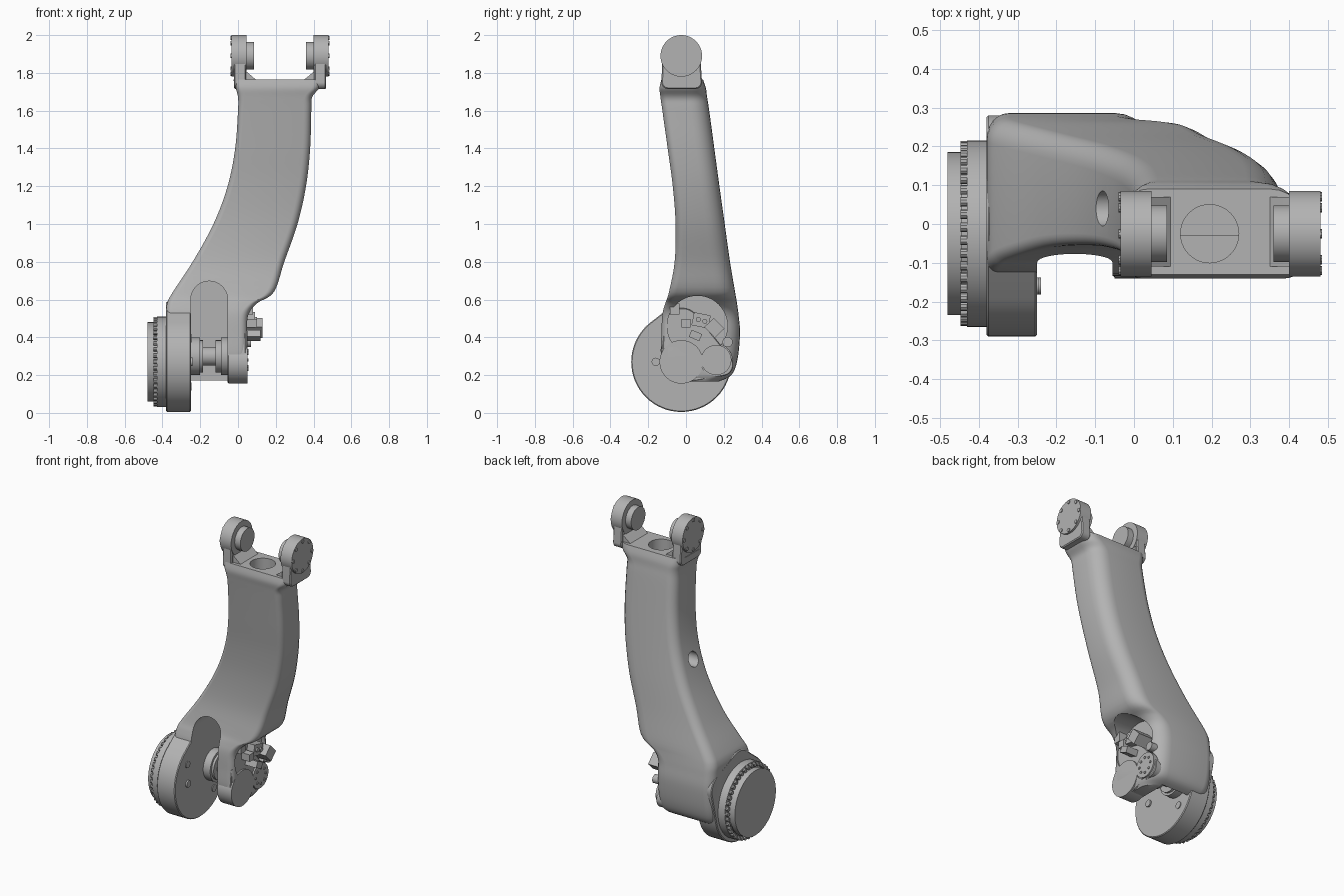
import bpy, bmesh, math
from mathutils import Vector, Matrix

if "Cube" in bpy.data.objects:
    bpy.data.objects.remove(bpy.data.objects["Cube"])

grey = bpy.data.materials.new("cast_grey")
grey.use_nodes = True
grey.diffuse_color = (0.45, 0.45, 0.45, 1)
grey.node_tree.nodes["Principled BSDF"].inputs["Base Color"].default_value = grey.diffuse_color

CY, CZ = -0.025, 0.27      # lower joint axis
TZ = 1.89                  # upper joint axis


def finish(bm, name, angle=32):
    bmesh.ops.recalc_face_normals(bm, faces=bm.faces)
    me = bpy.data.meshes.new(name)
    bm.to_mesh(me)
    bm.free()
    me.materials.append(grey)
    ob = bpy.data.objects.new(name, me)
    bpy.context.collection.objects.link(ob)
    shade(ob, angle)
    return ob


def shade(ob, angle=32):
    bpy.ops.object.select_all(action='DESELECT')
    bpy.context.view_layer.objects.active = ob
    ob.select_set(True)
    bpy.ops.object.shade_smooth_by_angle(angle=math.radians(angle))


def add_disc(bm, x0, x1, y, z, r, n=48):
    m = Matrix.Translation(((x0 + x1) / 2, y, z)) @ Matrix.Rotation(math.pi / 2, 4, 'Y')
    bmesh.ops.create_cone(bm, cap_ends=True, segments=n, radius1=r, radius2=r,
                          depth=x1 - x0, matrix=m)


def disc(name, x0, x1, y, z, r, n=48):
    bm = bmesh.new()
    add_disc(bm, x0, x1, y, z, r, n)
    return finish(bm, name)


def bolts(name, x0, x1, y, z, ring, r, count, n=10):
    bm = bmesh.new()
    for i in range(count):
        a = 2 * math.pi * i / count
        add_disc(bm, x0, x1, y + ring * math.cos(a), z + ring * math.sin(a), r, n)
    return finish(bm, name)


def box(name, lo, hi, turn=0):
    lo, hi = Vector(lo), Vector(hi)
    bm = bmesh.new()
    m = Matrix.Translation((lo + hi) / 2) @ Matrix.Rotation(turn, 4, 'X') @ Matrix.Diagonal((*(hi - lo), 1))
    bmesh.ops.create_cube(bm, size=1, matrix=m)
    return finish(bm, name)


def hull(name, x0, x1, circles, bevel=0.0):
    """Plate across x whose outline wraps the given (y, z, r) circles."""
    bm = bmesh.new()
    for y, z, r in circles:
        for i in range(64):
            a = 2 * math.pi * i / 64
            for x, k in ((x0, r - bevel), (x0 + bevel, r), (x1 - bevel, r), (x1, r - bevel)):
                bm.verts.new((x, y + k * math.cos(a), z + k * math.sin(a)))
    bmesh.ops.remove_doubles(bm, verts=bm.verts, dist=1e-5)
    res = bmesh.ops.convex_hull(bm, input=bm.verts)
    bmesh.ops.delete(bm, geom=list({v for v in bm.verts if not v.link_faces}), context='VERTS')
    bmesh.ops.dissolve_limit(bm, angle_limit=0.01, verts=bm.verts, edges=bm.edges)
    return finish(bm, name)


def smooth_rows(rows, steps=5):
    out = []
    for i in range(len(rows) - 1):
        p = [rows[max(0, min(len(rows) - 1, i + k))] for k in (-1, 0, 1, 2)]
        for s in range(steps):
            t = s / steps
            out.append([0.5 * (2 * b + (c - a) * t + (2 * a - 5 * b + 4 * c - d) * t * t
                               + (3 * b - a - 3 * c + d) * t ** 3) for a, b, c, d in zip(*p)])
    return out + [rows[-1]]


def loft(name, rows):
    """Rounded rectangles (z, x_min, x_max, y_min, y_max) skinned together."""
    bm = bmesh.new()
    rings = []
    for z, xl, xr, yf, yb in smooth_rows(rows):
        ring = []
        corners = ((xr, yb, -1, -1, 0.10), (xl, yb, 1, -1, 0.06),
                   (xl, yf, 1, 1, 0.03), (xr, yf, -1, 1, 0.04))
        for q, (x, y, sx, sy, r) in enumerate(corners):
            r = min(r, (yb - yf) * 0.4)
            for i in range(7):
                a = math.pi / 2 * (q + i / 6)
                ring.append(bm.verts.new((x + sx * r + r * math.cos(a), y + sy * r + r * math.sin(a), z)))
        rings.append(ring)
    n = len(rings[0])
    for a, b in zip(rings, rings[1:]):
        for i in range(n):
            bm.faces.new((a[i], a[(i + 1) % n], b[(i + 1) % n], b[i]))
    bm.faces.new(rings[0])
    bm.faces.new(rings[-1])
    return finish(bm, name)


def cut(ob, cutter):
    cutter.hide_render = True
    mod = ob.modifiers.new("cut", 'BOOLEAN')
    mod.operation, mod.solver, mod.object = 'DIFFERENCE', 'EXACT', cutter
    bpy.context.view_layer.objects.active = ob
    bpy.ops.object.modifier_apply(modifier=mod.name)
    bpy.data.objects.remove(cutter)
    shade(ob)


# Curved main casting
body = loft("arm_body", [
    (0.165, -0.34, 0.03, -0.02, 0.17), (0.20, -0.37, 0.045, -0.08, 0.24),
    (0.28, -0.38, 0.05, -0.13, 0.272), (0.42, -0.38, 0.05, -0.13, 0.286),
    (0.52, -0.38, 0.055, -0.125, 0.278), (0.58, -0.375, 0.10, -0.11, 0.27),
    (0.64, -0.345, 0.19, -0.09, 0.26), (0.80, -0.24, 0.245, -0.06, 0.233),
    (1.00, -0.13, 0.315, -0.055, 0.205), (1.20, -0.055, 0.36, -0.07, 0.177),
    (1.40, -0.015, 0.382, -0.097, 0.15), (1.60, 0.0, 0.388, -0.125, 0.123),
    (1.67, 0.0, 0.392, -0.135, 0.112), (1.72, -0.012, 0.43, -0.14, 0.105),
    (1.765, -0.025, 0.44, -0.13, 0.09)])

# Slot between the lower lugs, with a round top
bm = bmesh.new()
prof = [(-0.25, -0.2)] + [(-0.1525 - 0.0975 * math.cos(math.pi * i / 20),
                           0.60 + 0.0975 * math.sin(math.pi * i / 20)) for i in range(21)] + [(-0.055, -0.2)]
face = bm.faces.new([bm.verts.new((x, -0.6, z)) for x, z in prof])
ext = bmesh.ops.extrude_face_region(bm, geom=[face])
for v in ext["geom"]:
    if isinstance(v, bmesh.types.BMVert):
        v.co.y = 0.19
cut(body, finish(bm, "slot_cutter"))

# Recess for the cable fittings, motor pocket, side hole and top hole
cut(body, disc("recess_cutter", 0.015, 0.4, 0.06, 0.46, 0.16))
cut(body, disc("motor_cutter", 0.02, 0.4, 0.16, 0.28, 0.085))
cut(body, disc("side_hole_cutter", -0.3, 0.08, 0.04, 1.12, 0.045))
bm = bmesh.new()
bmesh.ops.create_cone(bm, cap_ends=True, segments=40, radius1=0.075, radius2=0.075, depth=0.5,
                      matrix=Matrix.Translation((0.195, CY, 1.75)))
cut(body, finish(bm, "top_hole_cutter"))
box("inner_shelf", (0.10, -0.03, 1.55), (0.30, 0.08, 1.62))

# Upper fork: arms, end discs, inner bosses and bolts
for side, s, mid in (("right", 1, 0.0), ("left", -1, 0.445)):
    def span(a, b):
        return sorted((mid + s * a, mid + s * b))
    hull(side + "_fork_arm", *span(-0.022, 0.042),
         [(CY, TZ, 0.10), (-0.095, 1.75, 0.035), (0.05, 1.75, 0.035)], 0.006)
    disc(side + "_fork_disc", *span(-0.035, 0.045), CY, TZ, 0.11, 64)
    disc(side + "_fork_boss", *span(0.04, 0.085), CY, TZ, 0.073)
    bolts(side + "_fork_bolts", *span(-0.04, -0.03), CY, TZ, 0.095, 0.012, 8)

# Raised fillets at the foot of the fork
for side, x0, x1, x2 in (("right", 0.03, 0.06, 0.10), ("left", 0.42, 0.385, 0.345)):
    bm = bmesh.new()
    for y in (-0.11, 0.07):
        for x, z in ((x0, 1.82), (x1 * 0.75 + x0 * 0.25, 1.80), (x1, 1.775), (x2, 1.76), (x0, 1.74)):
            bm.verts.new((x, y, z))
    bmesh.ops.convex_hull(bm, input=bm.verts)
    finish(bm, side + "_fork_fillet")

# Large lower plate with its bolted drive flange
hull("lower_plate", -0.38, -0.25, [(CY, CZ, 0.265), (0.0, 0.46, 0.13), (0.18, 0.42, 0.10)], 0.005)
disc("flange_ring", -0.43, -0.375, CY, CZ, 0.24, 72)
disc("flange_neck", -0.45, -0.42, CY, CZ, 0.205, 64)
disc("flange_cap", -0.48, -0.445, CY, CZ, 0.21, 72)
bolts("flange_bolts", -0.447, -0.425, CY, CZ, 0.226, 0.0125, 42)
for i, (y, z) in enumerate(((-0.16, 0.395), (0.11, 0.14))):
    disc("plate_plug_%d" % i, -0.26, -0.245, y, z, 0.022, 20)
disc("plate_boss", -0.26, -0.24, -0.16, CZ, 0.022, 20)

# Small lower lug
hull("lower_lug", -0.055, 0.04, [(CY, CZ, 0.112), (-0.02, 0.46, 0.095), (0.19, 0.255, 0.06)], 0.004)
disc("lug_disc", -0.05, 0.05, CY, CZ, 0.115, 64)

# Drive shaft inside the slot
disc("shaft", -0.25, -0.05, 0.10, 0.30, 0.05)
for i, (x0, x1, r) in enumerate(((-0.25, -0.20, 0.10), (-0.20, -0.185, 0.085),
                                 (-0.12, -0.09, 0.085), (-0.09, -0.05, 0.10))):
    disc("shaft_collar_%d" % i, x0, x1, 0.10, 0.30, r)

# Motor end with bolt pattern
disc("motor_end", 0.0, 0.05, 0.16, 0.28, 0.08)
bolts("motor_bolts", 0.045, 0.055, 0.16, 0.28, 0.05, 0.008, 8)
disc("side_plug", 0.0, 0.07, 0.22, 0.375, 0.027, 20)

# Cable fittings in the recess
for i, (y, z, w, h, x1, turn) in enumerate((
        (-0.06, 0.55, 0.05, 0.06, 0.08, 0.0), (0.0, 0.475, 0.045, 0.045, 0.10, 0.0),
        (0.08, 0.49, 0.09, 0.07, 0.09, -0.2), (0.15, 0.45, 0.08, 0.07, 0.13, -0.8),
        (0.05, 0.41, 0.06, 0.04, 0.12, -0.4))):
    box("cable_fitting_%d" % i, (0.0, y - w / 2, z - h / 2), (x1, y + w / 2, z + h / 2), turn)
for i, (y, z) in enumerate(((0.065, 0.495), (0.10, 0.485))):
    disc("fitting_pin_%d" % i, 0.08, 0.10, y, z, 0.013, 14)
